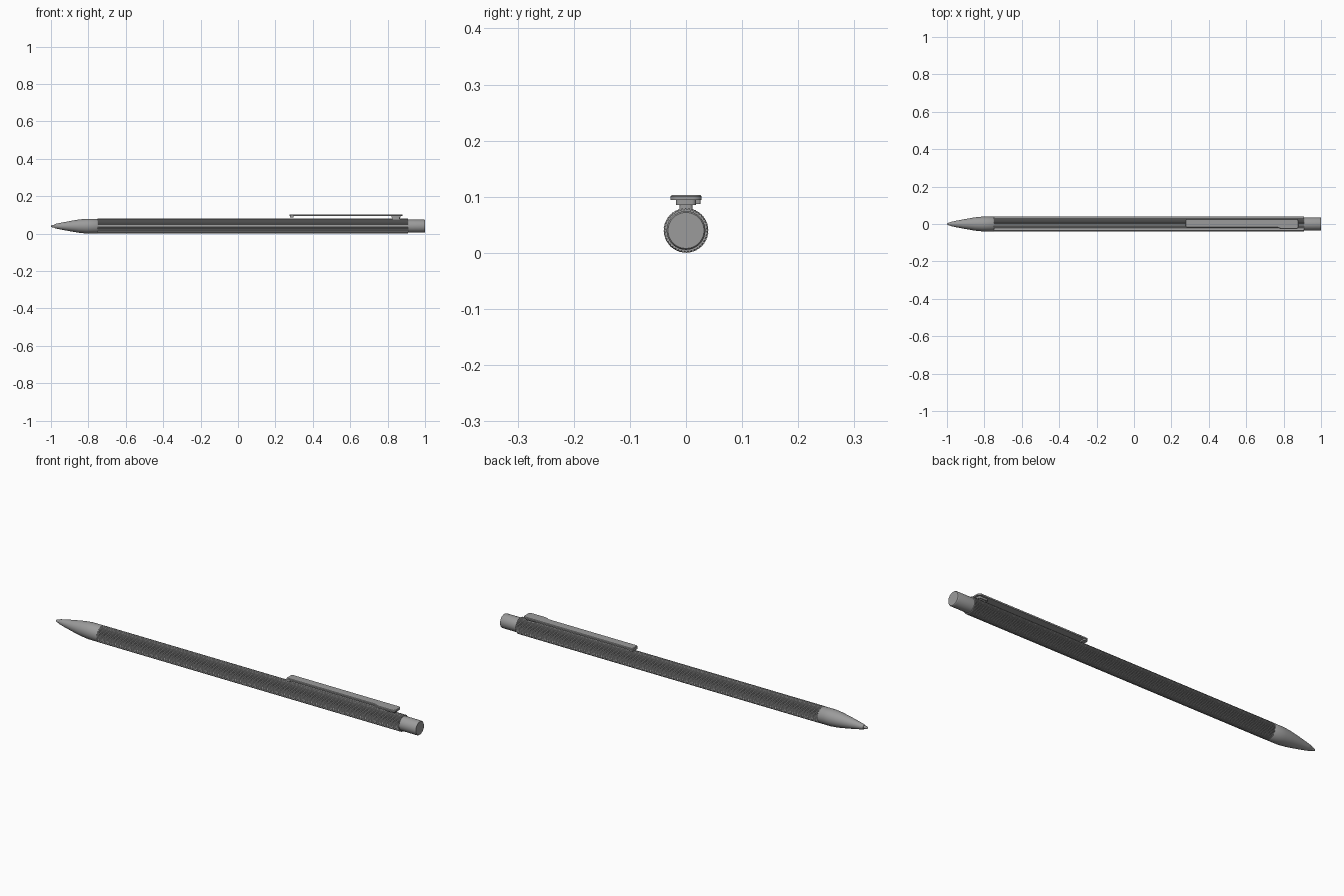
import bpy, bmesh, math

if "Cube" in bpy.data.objects:
    bpy.data.objects.remove(bpy.data.objects["Cube"])

metal = bpy.data.materials.new("brushed_grey")
metal.diffuse_color = (0.33, 0.33, 0.33, 1)
metal.use_nodes = True
metal.node_tree.nodes["Principled BSDF"].inputs["Base Color"].default_value = metal.diffuse_color
R, CZ = 0.04, 0.04          # barrel radius and axis height


def make(name, bm, angle=35):
    bmesh.ops.recalc_face_normals(bm, faces=bm.faces)
    me = bpy.data.meshes.new(name)
    bm.to_mesh(me)
    bm.free()
    me.materials.append(metal)
    ob = bpy.data.objects.new(name, me)
    bpy.context.collection.objects.link(ob)
    bpy.ops.object.select_all(action='DESELECT')
    ob.select_set(True)
    bpy.context.view_layer.objects.active = ob
    bpy.ops.object.shade_smooth_by_angle(angle=math.radians(angle))
    return ob


def loft(name, rings, angle=35):
    """Skin rings of points, capping both ends."""
    bm = bmesh.new()
    rows = [[bm.verts.new(p) for p in ring] for ring in rings]
    n = len(rows[0])
    for a, b in zip(rows, rows[1:]):
        for i in range(n):
            j = (i + 1) % n
            bm.faces.new((a[i], a[j], b[j], b[i]))
    bm.faces.new(rows[0])
    bm.faces.new(rows[-1])
    return make(name, bm, angle)


def ring(x, radii):
    n = len(radii)
    return [(x, r * math.cos(2 * math.pi * i / n), CZ + r * math.sin(2 * math.pi * i / n))
            for i, r in enumerate(radii)]


def lathe(name, profile, sides=64):
    return loft(name, [ring(x, [r] * sides) for x, r in profile])


def plate(name, outline, z0, z1, inset=0.0, lift=0.0):
    """Extrude an outline in z; optional softened top edge."""
    bm = bmesh.new()
    f = bm.faces.new([bm.verts.new((x, y, z0)) for x, y in outline])
    ext = bmesh.ops.extrude_face_region(bm, geom=[f])["geom"]
    bmesh.ops.translate(bm, vec=(0, 0, z1 - z0),
                        verts=[v for v in ext if isinstance(v, bmesh.types.BMVert)])
    if inset:
        bmesh.ops.recalc_face_normals(bm, faces=bm.faces)
        top = [g for g in ext if isinstance(g, bmesh.types.BMFace)]
        bmesh.ops.inset_region(bm, faces=top, thickness=inset, depth=lift)
    return make(name, bm)


def rounded(x0, x1, y0, y1, r, steps=5):
    pts = []
    for k, (cx, cy) in enumerate([(x1 - r, y1 - r), (x0 + r, y1 - r),
                                  (x0 + r, y0 + r), (x1 - r, y0 + r)]):
        for s in range(steps + 1):
            a = math.pi / 2 * (k + s / steps)
            pts.append((cx + r * math.cos(a), cy + r * math.sin(a)))
    return pts


# Fluted barrel
ribs = [R, R, R - 0.003, R - 0.003] * 40
loft("fluted_barrel", [ring(-0.75, ribs), ring(0.91, ribs)], 20)

# Tapered nose with writing point
lathe("nose_cone", [(-0.745, 0.036), (-0.75, 0.0395), (-0.81, 0.0395), (-0.85, 0.0355),
                    (-0.90, 0.027), (-0.95, 0.0175), (-0.978, 0.0115), (-0.98, 0.010)])
lathe("writing_point", [(-0.975, 0.0075), (-0.99, 0.0072), (-0.996, 0.0055),
                        (-0.999, 0.003), (-1.0, 0.001)], 32)

# Push button
lathe("push_button", [(0.90, 0.0345), (0.995, 0.0345), (0.9985, 0.0335), (1.0, 0.032)])

# Clip: straight back edge, stepped front edge widening to a rounded head
head = [(0.864 + 0.016 * math.cos(a), s * 0.012 + 0.016 * math.sin(a))
        for s, a0 in ((-1, -90), (1, 0))
        for a in (math.radians(a0 + 18 * k) for k in range(6))]
clip_outline = [(0.276, 0.022), (0.276, -0.013), (0.281, -0.018), (0.765, -0.018),
                (0.772, -0.021), (0.782, -0.026), (0.795, -0.028)] + head + [(0.282, 0.028)]
plate("clip", clip_outline, 0.094, 0.1005, 0.003, 0.0025)

# Hook under the free end of the clip, and the stepped mount
plate("clip_hook", rounded(0.277, 0.297, -0.017, 0.026, 0.004), 0.087, 0.095)
plate("clip_mount", rounded(0.82, 0.87, -0.018, 0.018, 0.008), 0.085, 0.095)
plate("clip_mount_stem", rounded(0.825, 0.865, -0.012, 0.012, 0.006), 0.07, 0.086)
